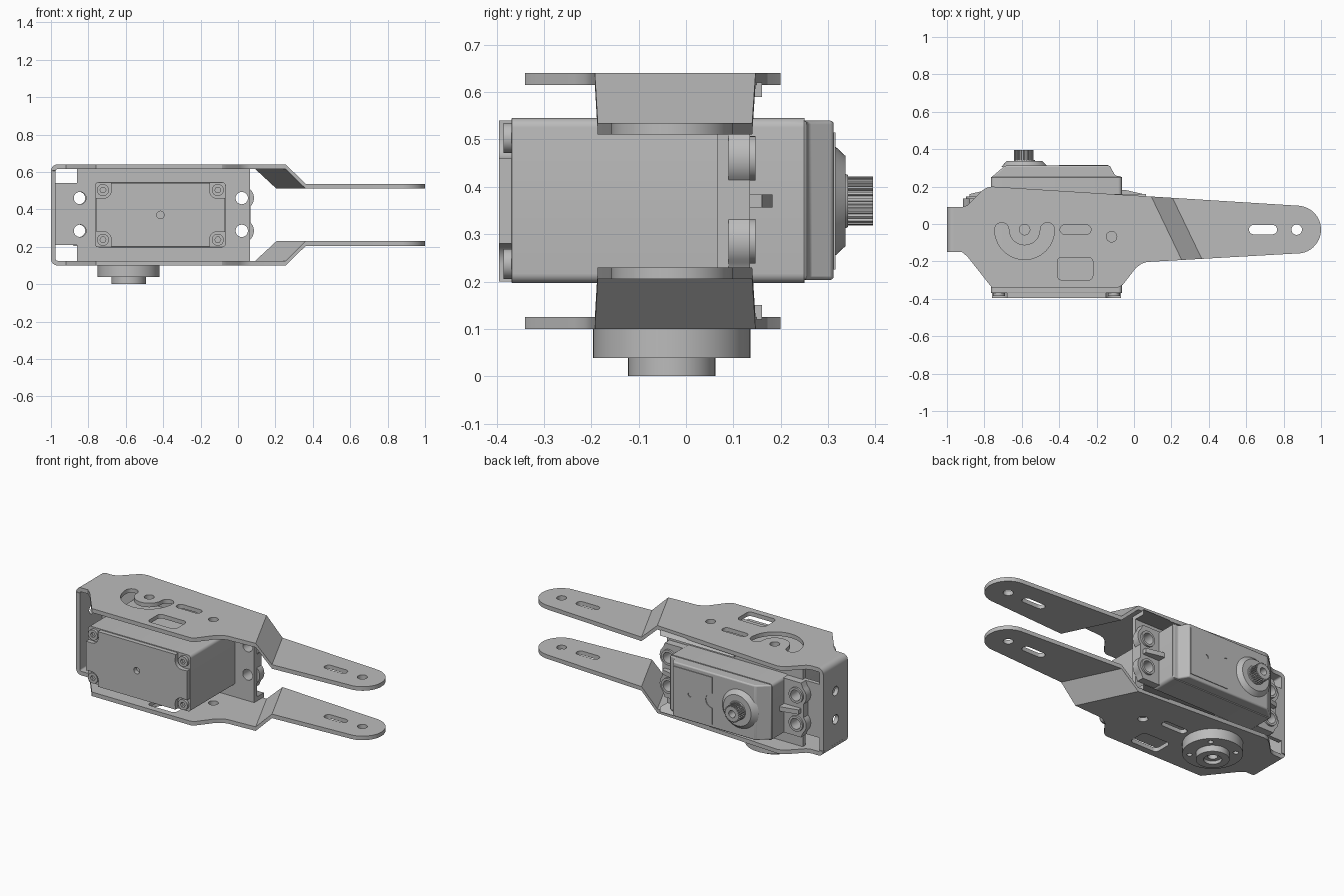
import bpy, bmesh
from math import sin, cos, pi, radians
from mathutils import Matrix, Vector

cube = bpy.data.objects.get("Cube")
if cube:
    bpy.data.objects.remove(cube, do_unlink=True)

grey = bpy.data.materials.new("plain grey")
grey.use_nodes = True
GREY = (0.5, 0.5, 0.5, 1)
grey.diffuse_color = GREY
grey.node_tree.nodes["Principled BSDF"].inputs["Base Color"].default_value = GREY

MID = 0.37            # height of the mirror plane
parts = []


def finish(bm, name, bevel=0):
    bmesh.ops.recalc_face_normals(bm, faces=bm.faces)
    mesh = bpy.data.meshes.new(name)
    bm.to_mesh(mesh)
    bm.free()
    mesh.materials.append(grey)
    ob = bpy.data.objects.new(name, mesh)
    bpy.context.collection.objects.link(ob)
    if bevel:
        mod = ob.modifiers.new("bevel", "BEVEL")
        mod.width, mod.segments, mod.limit_method = bevel, 3, "ANGLE"
    parts.append(ob)
    return ob


# Outline helpers
def arc(cx, cy, r, a0, a1, n=16):
    return [(cx + r * cos(radians(a0 + (a1 - a0) * i / n)),
             cy + r * sin(radians(a0 + (a1 - a0) * i / n))) for i in range(n + 1)]


def circle(cx, cy, r, n=32):
    return arc(cx, cy, r, 0, 360, n)[:-1]


def rrect(x0, y0, x1, y1, r):
    return (arc(x1 - r, y1 - r, r, 0, 90, 6) + arc(x0 + r, y1 - r, r, 90, 180, 6)
            + arc(x0 + r, y0 + r, r, 180, 270, 6) + arc(x1 - r, y0 + r, r, 270, 360, 6))


def sheet_bm(loops, lo, hi, axis):
    """Extrude an outline with holes between lo and hi along an axis."""
    cu = bpy.data.curves.new("outline", "CURVE")
    cu.dimensions, cu.fill_mode, cu.extrude = "2D", "BOTH", (hi - lo) / 2
    for loop in loops:
        sp = cu.splines.new("POLY")
        sp.points.add(len(loop) - 1)
        for p, (u, v) in zip(sp.points, loop):
            p.co = (u, v, 0, 1)
        sp.use_cyclic_u = True
    ob = bpy.data.objects.new("outline", cu)
    bpy.context.collection.objects.link(ob)
    dg = bpy.context.evaluated_depsgraph_get()
    mesh = bpy.data.meshes.new_from_object(ob.evaluated_get(dg))
    bm = bmesh.new()
    bm.from_mesh(mesh)
    bpy.data.objects.remove(ob)
    bpy.data.curves.remove(cu)
    bpy.data.meshes.remove(mesh)
    bmesh.ops.remove_doubles(bm, verts=bm.verts, dist=0.0002)
    c = (lo + hi) / 2
    for v in bm.verts:
        a, b, d = v.co
        v.co = {"z": (a, b, c + d), "y": (a, c - d, b), "x": (c + d, a, b)}[axis]
    if len(loops) == 1:
        bmesh.ops.dissolve_limit(bm, angle_limit=0.01, verts=bm.verts, edges=bm.edges)
    return bm


def sheet(name, loops, lo, hi, axis, bevel=0):
    return finish(sheet_bm(loops, lo, hi, axis), name, bevel)


def cone(name, x, z, y0, y1, r0, r1, n=40):
    bm = bmesh.new()
    m = Matrix.Translation((x, (y0 + y1) / 2, z)) @ Matrix.Rotation(-pi / 2, 4, "X")
    bmesh.ops.create_cone(bm, cap_ends=True, segments=n, radius1=r0, radius2=r1,
                          depth=y1 - y0, matrix=m)
    return finish(bm, name)


# Bracket side plates with the inward bend
PX, PY = -0.585, -0.03
outline = ([(-0.965, 0.09), (-0.92, 0.09), (-0.89, 0.10), (-0.81, 0.18), (-0.785, 0.195),
            (-0.76, 0.2)] + arc(0.872, PY, 0.128, 86, -93, 24)
           + [(0.07, -0.203), (0.04, -0.213), (0.01, -0.235), (-0.06, -0.325),
              (-0.085, -0.34), (-0.76, -0.34), (-0.89, -0.175), (-0.92, -0.15), (-0.965, -0.15)])
holes = [circle(PX, PY, 0.028), rrect(-0.395, -0.055, -0.23, -0.005, 0.024),
         rrect(-0.41, -0.3, -0.22, -0.178, 0.025), circle(-0.12, -0.068, 0.028),
         rrect(0.615, -0.055, 0.765, -0.005, 0.024), circle(0.87, PY, 0.028)]
crescent = (arc(PX, PY, 0.16, 180, 360, 32) + arc(PX + 0.122, PY, 0.038, 0, 180, 10)[1:]
            + arc(PX, PY, 0.084, 360, 180, 24)[1:] + arc(PX - 0.122, PY, 0.038, 0, 180, 10)[1:-1])


def side_plate(name, loops, flip):
    bm = sheet_bm(loops, 0.615, 0.64, "z")
    skew, start, width = 0.48, 0.163, 0.11
    for s in (start, start + width):
        bmesh.ops.bisect_plane(bm, geom=bm.verts[:] + bm.edges[:] + bm.faces[:],
                               plane_co=(s, 0, 0), plane_no=Vector((1, skew, 0)).normalized())
    for v in bm.verts:
        t = (v.co.x + skew * v.co.y - start) / width
        v.co.z -= 0.105 * min(1, max(0, t))
        if flip:
            v.co.z = 2 * MID - v.co.z
    finish(bm, name)


side_plate("upper_side_plate", [outline, crescent] + holes, False)
side_plate("lower_side_plate", [outline] + holes, True)

# End wall and its rounded corners
Z_HOLES = (0.285, 0.46)
sheet("end_wall", [[(-0.15, 0.135), (0.09, 0.135), (0.09, 0.605), (-0.15, 0.605)]]
      + [circle(-0.03, z, 0.028) for z in Z_HOLES], -1, -0.975, "x")
for name, z, a in (("upper_corner", 0.605, 90), ("lower_corner", 0.135, 180)):
    ring = arc(-0.965, z, 0.035, a, a + 90, 8) + arc(-0.965, z, 0.01, a + 90, a, 8)
    sheet(name, [ring], -0.15, 0.09, "y")

# Mounting plate between the side plates
mount = [(-0.98, 0.21), (-0.86, 0.21), (-0.86, 0.12), (0.065, 0.12), (0.065, 0.62),
         (-0.86, 0.62), (-0.86, 0.54), (-0.98, 0.54)]
screw_holes = [circle(x, z, 0.033) for x in (-0.845, 0.02) for z in Z_HOLES]
sheet("mounting_plate", [mount] + screw_holes, 0.065, 0.09, "y")
for name, z in (("upper_lip", 0.59), ("lower_lip", 0.12)):
    sheet(name, [[(-0.44, z), (0.065, z), (0.065, z + 0.03), (-0.44, z + 0.03)]], 0.07, 0.16, "y")

# Motor body with notched bottom cap
CX = -0.415
sheet("motor_body", [rrect(-0.765, 0.197, -0.065, 0.545, 0.02)], -0.368, 0.25, "y", 0.004)
cap = []
for sx, sz in ((1, 1), (-1, 1), (-1, -1), (1, -1)):
    notch = [(CX + sx * 0.345, MID + sz * 0.09)] + \
            [(CX + sx * u, MID + sz * v) for u, v in arc(0.307, 0.133, 0.045, 270, 180, 5)] + \
            [(CX + sx * 0.265, MID + sz * 0.17)]
    cap += notch if sx * sz > 0 else notch[::-1]
sheet("bottom_cap", [cap, circle(CX, MID, 0.02, 20)], -0.395, -0.36, "y")
for sx in (-1, 1):
    for sz in (-1, 1):
        x, z = CX + sx * 0.307, MID + sz * 0.133
        sheet("case_screw", [circle(x, z, 0.032), circle(x, z, 0.016, 6)], -0.385, -0.36, "y")

# Gearbox cover, seam panel and output boss
cover = [(-0.762, 0.2), (-0.762, 0.25), (-0.69, 0.312), (-0.13, 0.312), (-0.1, 0.258),
         (-0.067, 0.255), (-0.067, 0.2)]
sheet("gearbox_cover", [cover], 0.203, 0.54, "z", 0.008)
panel = ([(-0.14, 0.225), (-0.14, 0.515), (-0.4, 0.515)]
         + arc(-0.4, MID, 0.045, 90, -90, 10) + [(-0.4, 0.225)])
sheet("cover_panel", [panel, circle(-0.25, MID, 0.015, 20)], 0.305, 0.316, "y")
cone("output_boss", PX, MID, 0.305, 0.337, 0.125, 0.095)
cone("boss_collar", PX, MID, 0.33, 0.342, 0.06, 0.055)
TEETH = 24
spline = []
for i in range(TEETH):
    for k, r in ((0, 0.052), (0.4, 0.052), (0.5, 0.045), (0.9, 0.045)):
        a = 2 * pi * (i + k) / TEETH
        spline.append((PX - 0.005 + r * cos(a), MID + r * sin(a)))
sheet("output_spline", [spline, circle(PX - 0.005, MID, 0.022)], 0.335, 0.395, "y")

# Mounting ears, collars and ribs on both ends of the motor
for side in (1, -1):
    def mx(x):
        return CX + side * (x - CX)

    ear = [(-0.08, 0.205), (0.05, 0.205), (0.06, 0.23)]
    for z in Z_HOLES:
        ear += arc(0.02, z, 0.065, -45, 45, 10)
    ear += [(0.06, 0.515), (0.05, 0.54), (-0.08, 0.54)]
    bores = [circle(mx(0.02), z, 0.033) for z in Z_HOLES]
    sheet("mounting_ear", [[(mx(x), z) for x, z in ear]] + bores, 0.09, 0.135, "y")
    for z in Z_HOLES:
        sheet("ear_collar", [circle(mx(0.02), z, 0.047), circle(mx(0.02), z, 0.033)],
              0.13, 0.147, "y")
    rib = [(-0.08, 0.12), (0.05, 0.12), (0.05, 0.16), (-0.05, 0.183), (-0.08, 0.183)]
    sheet("ear_rib", [[(mx(x), y) for x, y in rib]], 0.356, 0.384, "z")

# Round horn beneath the lower plate
horn_holes = [circle(PX + 0.127 * cos(a), PY + 0.127 * sin(a), 0.015, 16)
              for a in (pi / 4, 3 * pi / 4, 5 * pi / 4, 7 * pi / 4)]
sheet("horn_disc", [circle(PX, PY, 0.166, 64), circle(PX, PY, 0.05)] + horn_holes,
      0.038, 0.102, "z")
sheet("horn_hub", [circle(PX, PY, 0.092, 48), circle(PX, PY, 0.05)], 0, 0.045, "z", 0.004)
sheet("horn_bushing", [circle(PX, PY, 0.052), circle(PX, PY, 0.028, 20)], 0.02, 0.1, "z")

# Smooth round surfaces while keeping edges sharp
bpy.ops.object.select_all(action="DESELECT")
for ob in parts:
    ob.select_set(True)
bpy.context.view_layer.objects.active = parts[0]
bpy.ops.object.shade_smooth_by_angle(angle=radians(30))
